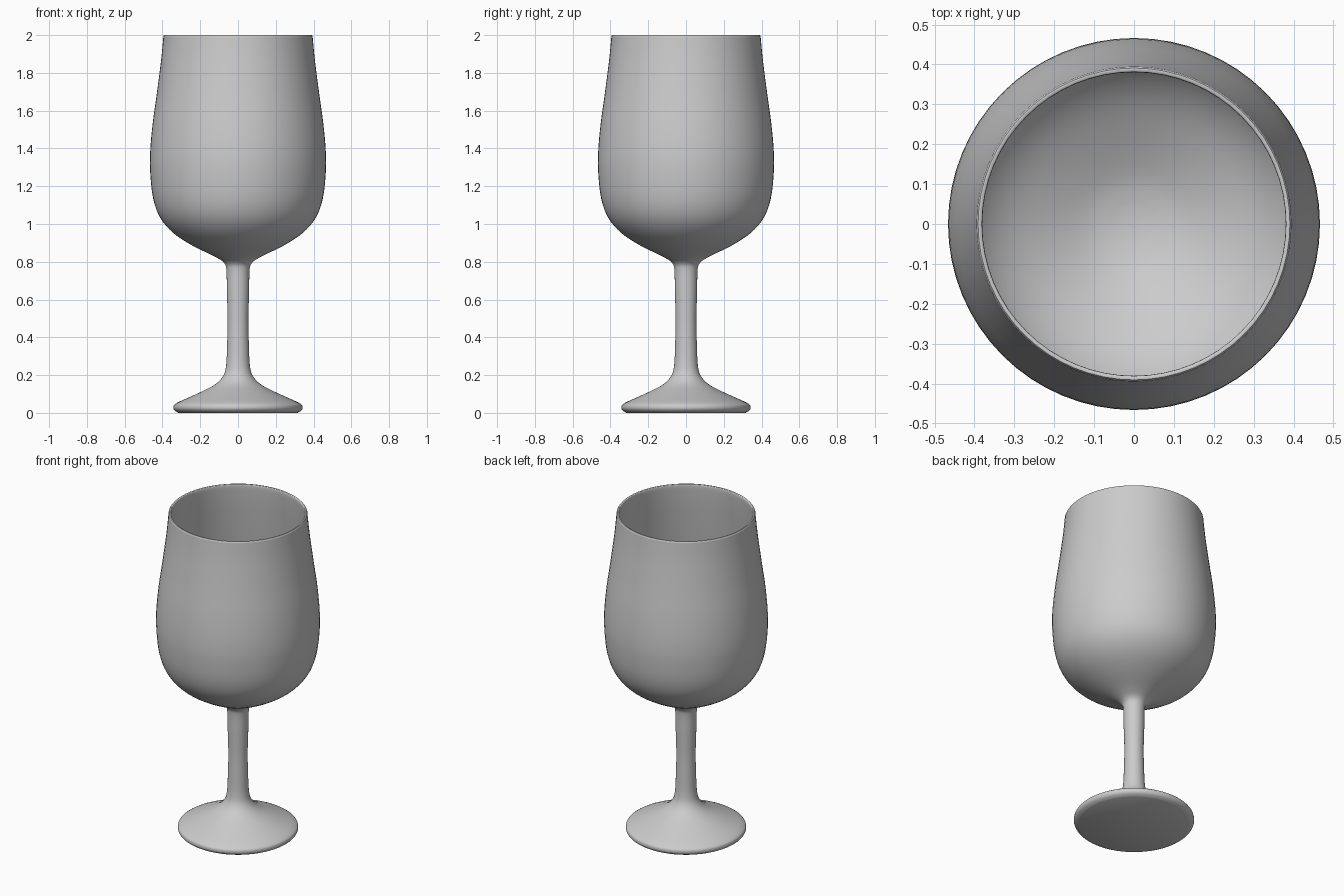
import bpy
import bmesh
import math
from mathutils import Vector

cube = bpy.data.objects.get("Cube")
if cube:
    bpy.data.objects.remove(cube, do_unlink=True)

SEGMENTS = 64
STEPS = 4

gray = bpy.data.materials.new("light gray")
gray.use_nodes = True
color = (0.6, 0.6, 0.6, 1)
gray.diffuse_color = color
gray.node_tree.nodes["Principled BSDF"].inputs["Base Color"].default_value = color


def smooth_path(points):
    """Catmull-Rom curve through the (radius, height) points."""
    p = [Vector(q) for q in points]
    p = [p[0]] + p + [p[-1]]
    path = []
    for a, b, c, d in zip(p, p[1:], p[2:], p[3:]):
        for i in range(STEPS):
            t = i / STEPS
            path.append(0.5 * (2 * b + (c - a) * t + (2 * a - 5 * b + 4 * c - d) * t**2
                               + (3 * b - a - 3 * c + d) * t**3))
    return path + [p[-1]]


def lathe(name, path):
    """Spin a profile, starting and ending on the axis, about z."""
    bm = bmesh.new()
    verts = [bm.verts.new((r, 0, z)) for r, z in path]
    edges = [bm.edges.new(pair) for pair in zip(verts, verts[1:])]
    bmesh.ops.spin(bm, geom=verts + edges, cent=(0, 0, 0), axis=(0, 0, 1),
                   angle=math.tau, steps=SEGMENTS, use_duplicate=False)
    bmesh.ops.remove_doubles(bm, verts=bm.verts, dist=0.0001)
    bmesh.ops.recalc_face_normals(bm, faces=bm.faces)
    mesh = bpy.data.meshes.new(name)
    bm.to_mesh(mesh)
    bm.free()
    mesh.materials.append(gray)
    obj = bpy.data.objects.new(name, mesh)
    bpy.context.collection.objects.link(obj)
    bpy.ops.object.select_all(action="DESELECT")
    obj.select_set(True)
    bpy.context.view_layer.objects.active = obj
    bpy.ops.object.shade_smooth_by_angle(angle=math.radians(40))
    return obj


# Foot, stem and outside of the bowl
outside = smooth_path([
    (0.315, 0), (0.335, 0.012), (0.342, 0.03), (0.325, 0.052), (0.22, 0.1),
    (0.13, 0.145), (0.082, 0.19), (0.063, 0.25), (0.057, 0.38), (0.055, 0.5),
    (0.059, 0.65), (0.061, 0.75), (0.072, 0.792), (0.12, 0.826), (0.24, 0.885),
    (0.34, 0.95), (0.41, 1.03), (0.448, 1.13), (0.464, 1.26), (0.465, 1.38),
    (0.452, 1.53), (0.43, 1.69), (0.408, 1.86), (0.398, 1.96), (0.395, 1.995)])

# Rounded rim and inside of the bowl
inside = smooth_path([
    (0.391, 2), (0.386, 2), (0.381, 1.994), (0.382, 1.96), (0.392, 1.86),
    (0.414, 1.69), (0.436, 1.53), (0.449, 1.38), (0.448, 1.26), (0.432, 1.13),
    (0.394, 1.04), (0.326, 0.966), (0.23, 0.904), (0.12, 0.85), (0.045, 0.832)])

lathe("wine_glass", [(0, 0)] + outside + inside + [(0, 0.83)])
